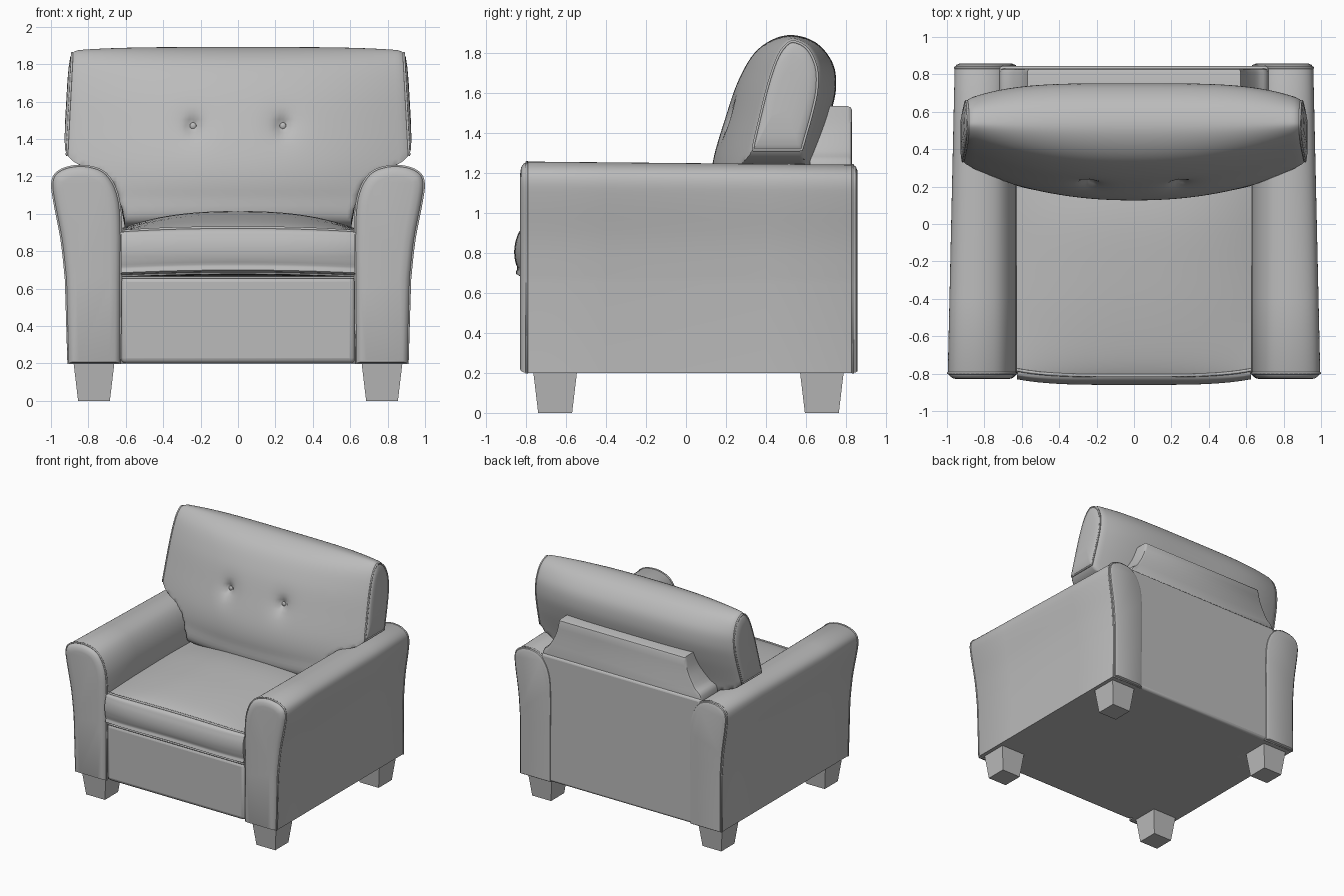
import bpy, bmesh, math
from mathutils import Vector

if "Cube" in bpy.data.objects:
    bpy.data.objects.remove(bpy.data.objects["Cube"])

leather = bpy.data.materials.new("grey_leather")
leather.diffuse_color = (0.5, 0.5, 0.5, 1)
leather.use_nodes = True
leather.node_tree.nodes["Principled BSDF"].inputs["Base Color"].default_value = leather.diffuse_color


def finish(ob, angle=40):
    ob.data.materials.append(leather)
    bpy.ops.object.select_all(action='DESELECT')
    ob.select_set(True)
    bpy.context.view_layer.objects.active = ob
    bpy.ops.object.shade_smooth_by_angle(angle=math.radians(angle))
    return ob


def spline(pts, n, closed=False):
    """Catmull-Rom curve through the points, n steps per span."""
    pts = [Vector(p) for p in pts]
    k, out = len(pts), []
    get = (lambda i: pts[i % k]) if closed else (lambda i: pts[max(0, min(k - 1, i))])
    for i in range(k if closed else k - 1):
        a, b, c, d = (get(i + j) for j in (-1, 0, 1, 2))
        for s in range(n):
            t = s / n
            out.append(0.5 * (2 * b + (c - a) * t + (2 * a - 5 * b + 4 * c - d) * t * t
                              + (3 * b - a - 3 * c + d) * t ** 3))
    return out if closed else out + [pts[-1]]


def loft(name, rings, angle=40):
    """Skin closed rings of points and cap both ends."""
    bm = bmesh.new()
    vs = [[bm.verts.new(p) for p in r] for r in rings]
    for a, b in zip(vs, vs[1:]):
        for i in range(len(a)):
            j = (i + 1) % len(a)
            bm.faces.new((a[i], a[j], b[j], b[i]))
    bm.faces.new(vs[0])
    bm.faces.new(vs[-1])
    bmesh.ops.recalc_face_normals(bm, faces=bm.faces)
    me = bpy.data.meshes.new(name)
    bm.to_mesh(me)
    bm.free()
    ob = bpy.data.objects.new(name, me)
    bpy.context.collection.objects.link(ob)
    return finish(ob, angle)


def piping(name, pts, closed=True, r=0.007):
    cu = bpy.data.curves.new(name, 'CURVE')
    cu.dimensions = '3D'
    cu.bevel_depth, cu.bevel_resolution = r, 1
    sp = cu.splines.new('POLY')
    sp.points.add(len(pts) - 1)
    for p, q in zip(sp.points, pts):
        p.co = (*q, 1)
    sp.use_cyclic_u = closed
    cu.materials.append(leather)
    bpy.context.collection.objects.link(bpy.data.objects.new(name, cu))


def box(name, lo, hi, bevel):
    bpy.ops.mesh.primitive_cube_add(size=1)
    ob = bpy.context.object
    ob.name = name
    for v in ob.data.vertices:
        v.co = [l + (c + 0.5) * (h - l) for c, l, h in zip(v.co, lo, hi)]
    m = ob.modifiers.new("round", 'BEVEL')
    m.width, m.segments = bevel, 3
    return finish(ob)


# Arms: flared rolled profile lofted front to back, with padded ends
arm = [Vector((0.628, 0.2))] + spline(
    [(0.626, 0.6), (0.625, 0.95), (0.645, 1.11), (0.705, 1.215), (0.8, 1.255), (0.9, 1.252),
     (0.97, 1.22), (0.995, 1.165), (0.985, 1.07), (0.945, 0.86), (0.922, 0.65)], 4) + [Vector((0.91, 0.2))]


def inset(profile, d):
    out = []
    for i, p in enumerate(profile):
        t = profile[min(i + 1, len(profile) - 1)] - profile[max(i - 1, 0)]
        q = p + Vector((t.y, -t.x)).normalized() * d
        q.y = max(q.y, 0.2 + d * 0.3)
        out.append(q)
    return out


def arm_ring(s, y, d):
    k = (y + 0.8) / 1.65
    return [(s * (p.x - 0.04 * k * max(0, (p.x - 0.7) / 0.3) * max(0, (p.y - 0.2))),
             y, p.y - 0.015 * k * max(0, p.y - 0.2)) for p in inset(arm, d)]


for side, s in (("left", -1), ("right", 1)):
    loft(side + "_arm", [arm_ring(s, y, d) for y, d in
         ((-0.83, 0.06), (-0.826, 0.03), (-0.812, 0.01), (-0.79, 0.0), (-0.4, 0), (0, 0), (0.4, 0),
          (0.83, 0.0), (0.85, 0.008), (0.858, 0.03))], 35)
    for end, y in (("front", -0.797), ("back", 0.835)):
        piping(f"{side}_arm_{end}_piping", arm_ring(s, y, 0.002))

# Lower body, front panel and back panel
box("seat_base", (-0.64, -0.77, 0.2), (0.64, 0.8, 0.66), 0.01)
box("front_panel", (-0.627, -0.805, 0.2), (0.627, -0.7, 0.665), 0.03)
box("back_panel", (-0.72, 0.62, 0.2), (0.72, 0.845, 1.23), 0.02)
piping("front_panel_piping", [(-0.62, -0.795, 0.66), (0.62, -0.795, 0.66)], False)

# Back support: plate with concave flared sides above the back panel
half = spline([(0.72, 1.1), (0.715, 1.25), (0.66, 1.31), (0.6, 1.42), (0.57, 1.535)], 4)
plate = half + [Vector((-p.x, p.y)) for p in reversed(half)]


def plate_ring(y, d):
    return [(p.x * (1 - d), y, p.y - d) for p in plate]


loft("back_support", [plate_ring(0.62, 0.0), plate_ring(0.81, 0.0), plate_ring(0.825, 0.006),
                      plate_ring(0.832, 0.02)])

# Seat cushion: crowned section swept across the width
seat = spline([(0.4, 0.68), (0.42, 0.93), (0.1, 1.01), (-0.3, 1.0), (-0.65, 0.965), (-0.81, 0.925),
               (-0.848, 0.875), (-0.86, 0.8), (-0.845, 0.73), (-0.8, 0.685), (-0.3, 0.67)], 5, True)


def seat_ring(x):
    u = abs(x) / 0.625
    ring = []
    for p in seat:
        z = p.y
        if z > 0.9:
            z = 0.9 + (z - 0.9) * (1 - 0.8 * u ** 2.5)
        y = p.x + (0.03 * u ** 4 if p.x < -0.5 else 0)
        ring.append((x, y, z - (0.015 * u * u if p.y < 0.75 else 0)))
    return ring


seat_rings = [seat_ring(0.625 * i / 16) for i in range(-16, 17)]
loft("seat_cushion", seat_rings)
piping("seat_cushion_piping", [r[25] for r in seat_rings], False, 0.009)
piping("seat_cushion_lower_piping", [r[45] for r in seat_rings], False, 0.009)

# Back cushion: leaning rounded section, bowed in plan, notched over the arms
section = spline([(0.46, 0.93), (0.17, 0.95), (0.13, 1.1), (0.135, 1.26), (0.195, 1.47), (0.265, 1.67),
                  (0.36, 1.82), (0.5, 1.89), (0.64, 1.86), (0.73, 1.76), (0.752, 1.64), (0.725, 1.5),
                  (0.66, 1.3), (0.6, 1.1)], 6, True)
notch = [(0, 0.9), (0.605, 0.93), (0.625, 1.08), (0.66, 1.17), (0.72, 1.22), (0.83, 1.26), (0.89, 1.3), (1, 1.33)]


def bottom(x):
    for (a, za), (b, zb) in zip(notch, notch[1:]):
        if x <= b:
            return za + (zb - za) * (x - a) / (b - a)


def cushion_ring(x, shrink=0.0):
    u = abs(x) / 0.9
    front, back = 1 - 0.62 * min(1, u) ** 2.2, 1 - 0.36 * min(1, u) ** 4
    zb = bottom(abs(x))
    ring = []
    for p in section:
        z = max(p.y, zb)
        c = 0.39 + 0.14 * (z - 1.0) / 0.8
        y = c + (p.x - c) * (front if p.x < c else back)
        if p.y < zb:
            y = c + (y - c) * (1 - 0.5 * min(1, (zb - p.y) / 0.35))
        z -= 0.02 * u ** 4 * max(0, (z - 1.4) / 0.5)
        if p.x < c:  # tufted dimples
            d2 = (abs(x) - 0.24) ** 2 + (z - 1.47) ** 2
            y += 0.04 * math.exp(-d2 / 0.0012) + 0.02 * math.exp(-d2 / 0.008)
        mid = Vector((0.49, 1.6))
        y, z = y + (mid.x - y) * shrink, z + (mid.y - z) * shrink
        wide = 1 + 0.03 * u ** 4 * (1.75 - z) / 0.5
        ring.append((x * wide, y, z))
    return ring


inner = [0.86 * i / 43 for i in range(-43, 44)]
ends = [(0.88, 0.02), (0.893, 0.06), (0.902, 0.13), (0.907, 0.3), (0.91, 0.6)]
rings = ([cushion_ring(-x, k) for x, k in reversed(ends)] + [cushion_ring(x) for x in inner]
         + [cushion_ring(x, k) for x, k in ends])
loft("back_cushion", rings, 50)
for side, s in (("left", -1), ("right", 1)):
    piping(side + "_cushion_piping", cushion_ring(s * 0.892, 0.05))
    # Tuft buttons
    bpy.ops.mesh.primitive_uv_sphere_add(segments=12, ring_count=8, radius=0.018, location=(s * 0.24, 0.252, 1.47))
    bpy.context.object.name = side + "_button"
    bpy.context.object.scale = (1, 0.6, 1)
    finish(bpy.context.object)

# Tapered legs
for side, s in (("left", -1), ("right", 1)):
    for end, y in (("front", -0.655), ("back", 0.68)):
        rings = [[(s * 0.77 + a * w, y + b * w, z) for a, b in ((-1, -1), (1, -1), (1, 1), (-1, 1))]
                 for w, z in ((0.085, 0.0), (0.11, 0.21))]
        loft(f"{end}_{side}_leg", rings, 20)
